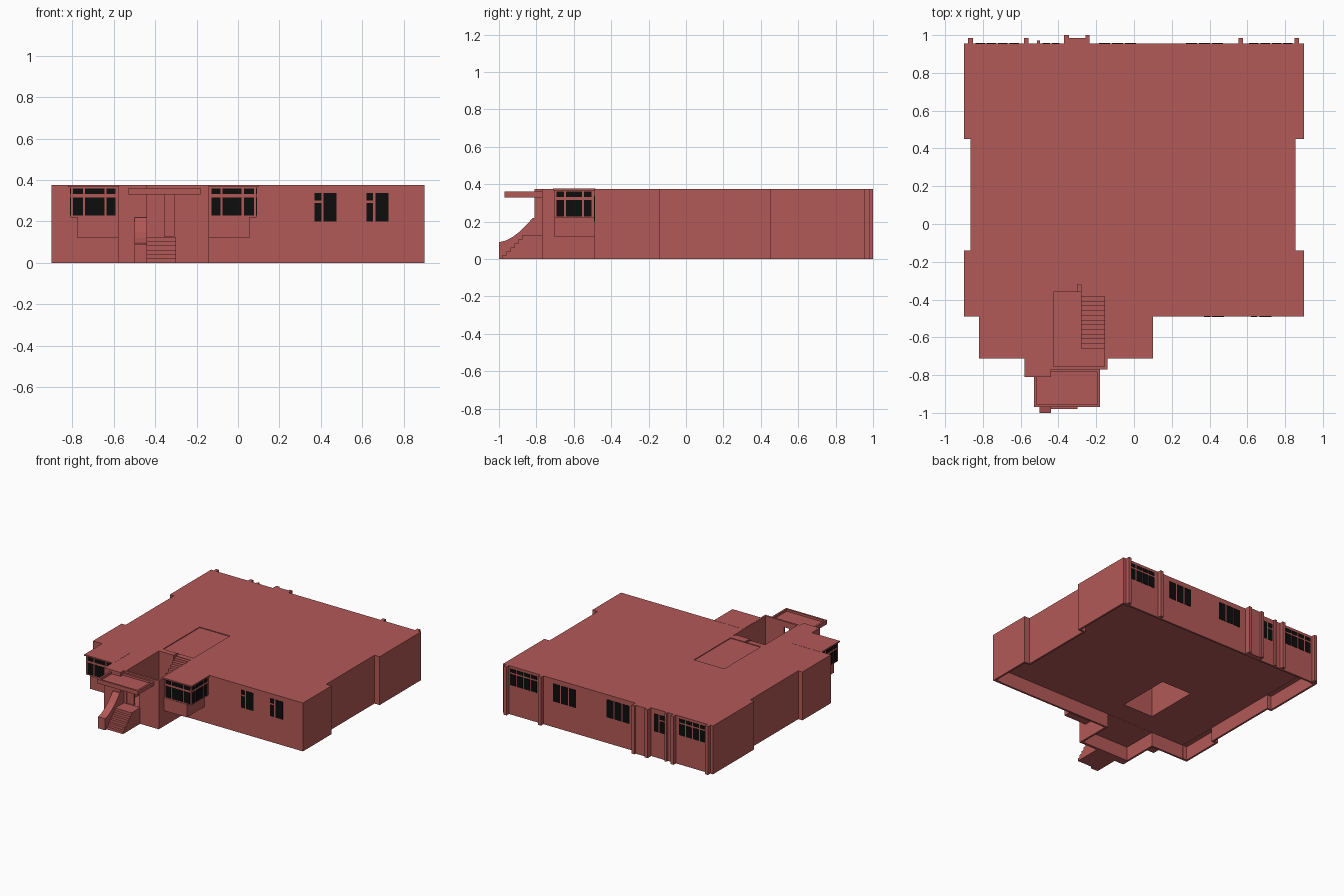
import bpy, bmesh
from mathutils import Vector

if "Cube" in bpy.data.objects:
    bpy.data.objects.remove(bpy.data.objects["Cube"])

TOP, FLOOR = 0.375, 0.125


def material(name, color):
    m = bpy.data.materials.new(name)
    m.diffuse_color = color
    m.use_nodes = True
    m.node_tree.nodes["Principled BSDF"].inputs["Base Color"].default_value = m.diffuse_color
    return m


RED = material("red_wall", (0.45, 0.1, 0.095, 1))
BLACK = material("black_glass", (0.004, 0.004, 0.004, 1))


def add_mesh(name, bm, mat):
    bmesh.ops.recalc_face_normals(bm, faces=bm.faces)
    me = bpy.data.meshes.new(name)
    bm.to_mesh(me)
    bm.free()
    me.materials.append(mat)
    ob = bpy.data.objects.new(name, me)
    bpy.context.collection.objects.link(ob)
    return ob


def boxes(name, specs, mat=RED):
    """One object from several (x0, x1, y0, y1, z0, z1) boxes."""
    bm = bmesh.new()
    for x0, x1, y0, y1, z0, z1 in specs:
        for v in bmesh.ops.create_cube(bm, size=1)["verts"]:
            v.co = Vector((x1 if v.co.x > 0 else x0,
                           y1 if v.co.y > 0 else y0,
                           z1 if v.co.z > 0 else z0))
    return add_mesh(name, bm, mat)


def prism(name, points, a, b, axis, mat=RED):
    """Profile extruded from a to b: axis 'z' takes (x, y), axis 'x' takes (y, z)."""
    bm = bmesh.new()
    start = [(p[0], p[1], a) if axis == "z" else (a, p[0], p[1]) for p in points]
    face = bm.faces.new([bm.verts.new(p) for p in start])
    ext = bmesh.ops.extrude_face_region(bm, geom=[face])
    move = Vector((0, 0, b - a)) if axis == "z" else Vector((b - a, 0, 0))
    for g in ext["geom"]:
        if isinstance(g, bmesh.types.BMVert):
            g.co += move
    return add_mesh(name, bm, mat)


def stair(name, x0, x1, y0, y1, z0, z1, n):
    pts = []
    for i in range(n):
        y = y0 + (y1 - y0) * i / n
        pts += [(y, z0 + (z1 - z0) * i / n), (y, z0 + (z1 - z0) * (i + 1) / n)]
    pts += [(y1, z1), (y1, z0)]
    return prism(name, pts, x0, x1, "x")


def window(name, axis, plane, columns, rows, depth=0.004):
    """Dark panes on a wall; each column may override the rows."""
    p0, p1 = plane - depth / 2, plane + depth / 2
    specs = []
    for col in columns:
        for z0, z1 in (col[2] if len(col) > 2 else rows):
            specs.append((col[0], col[1], p0, p1, z0, z1) if axis == "y"
                         else (p0, p1, col[0], col[1], z0, z1))
    return boxes(name, specs, BLACK)


# Main storey block
outline = [(-.9, .955), (.9, .955), (.9, .45), (.855, .45), (.855, -.14), (.9, -.14),
           (.9, -.49), (-.14, -.49), (-.14, -.77), (-.44, -.77), (-.44, -.81),
           (-.58, -.81), (-.58, -.49), (-.9, -.49), (-.9, -.14), (-.865, -.14),
           (-.865, .45), (-.9, .45)]
body = prism("main_storey", outline, 0, TOP, "z")

# Open underside, stairwell, doorway and shallow roof recess
cuts = [
    (-.85, .84, -.475, .94, -.1, .11),
    (-.885, .885, .465, .935, -.1, .108),
    (-.885, .885, -.47, -.155, -.1, .107),
    (-.565, -.155, -.75, -.4, -.1, .109),
    (-.42, -.16, -.3, .125, -.1, .355),
    (-.425, -.155, -.755, -.36, FLOOR, .5),
    (-.30, -.28, -.4, -.32, FLOOR + .01, .5),
    (-.415, -.31, -.85, -.7, FLOOR + .002, .33),
    (-.42, -.16, -.318, .13, TOP - .006, .5),
]
cutters = []
for i, spec in enumerate(cuts):
    c = boxes("cutter_%d" % i, [spec])
    c.hide_render = True
    m = body.modifiers.new("cut", "BOOLEAN")
    m.operation, m.solver, m.object = "DIFFERENCE", "EXACT", c
    cutters.append(c)
bpy.context.view_layer.update()
cut_mesh = bpy.data.meshes.new_from_object(
    body.evaluated_get(bpy.context.evaluated_depsgraph_get()))
body.modifiers.clear()
body.data = cut_mesh
for c in cutters:
    bpy.data.objects.remove(c)

# Stairs inside the well and up to the entrance
stair("inner_stair", -.28, -.157, -.66, -.36, FLOOR, TOP - .004, 12)
stair("entrance_steps", -.44, -.30, -.98, -.855, 0, FLOOR, 6)
boxes("entrance_landing", [(-.44, -.30, -.855, -.765, 0, FLOOR)])

# Curved wing wall beside the steps
prism("wing_wall", [(-.8, 0), (-1, 0), (-1, .09), (-.96, .1), (-.925, .12),
                    (-.885, .15), (-.85, .185), (-.82, .22), (-.8, .22)],
      -.5, -.44, "x")

# Half-open door: frame posts and one leaf
boxes("door_frame", [(-.365, -.355, -.768, -.757, FLOOR, .33),
                     (-.415, -.365, -.764, -.759, FLOOR, .33)])

# Entrance canopy with raised rim
cx0, cx1, cy0, cy1, t = -.53, -.18, -.97, -.77, .014
boxes("canopy", [(cx0, cx1, cy0, cy1, .33, .345),
                 (cx0, cx1, cy0, cy0 + t, .345, .362),
                 (cx0, cx1, cy1 - t, cy1, .345, .362),
                 (cx0, cx0 + t, cy0 + t, cy1 - t, .345, .362),
                 (cx1 - t, cx1, cy0 + t, cy1 - t, .345, .362)])

# Corner bays, mirrored about the entrance block
MID = -.36
bay_rows = [(.228, .315), (.332, .36)]
for side, s in (("left", -1), ("right", 1)):
    def fx(d):
        return MID + s * d

    def span(a, b):
        return tuple(sorted((fx(a), fx(b))))

    boxes("bay_" + side, [
        (*span(.21, .45), -.702, -.485, .22, .366),
        (*span(.21, .415), -.705, -.485, .12, .22),
        (*span(.21, .46), -.712, -.485, .366, TOP + .001)])
    window("bay_front_window_" + side, "y", -.702,
           [span(.232, .275), span(.285, .378), span(.388, .438)], bay_rows)
    window("bay_side_window_" + side, "x", fx(.45),
           [(-.692, -.652), (-.642, -.555), (-.545, -.505)], bay_rows)

# Two front windows
split = [(.2, .29), (.302, .338)]
for i, (a, b, m) in enumerate([(.37, .477, .408), (.62, .727, .66)]):
    cols = [(a, m - .004), (m + .006, b, [(.2, .338)])]
    if i:
        cols = [(a, m - .008, split), (m + .004, b, [(.2, .338)])]
    window("front_window_%d" % (i + 1), "y", -.49, cols, split)

# Back windows: wide ones with transoms, then plain ones
for name, a, b in (("right", .605, .845), ("left", -.845, -.605)):
    w = (b - a) / 4
    window("back_wide_window_" + name, "y", .955,
           [(a + i * w + .005, a + (i + 1) * w - .005) for i in range(4)],
           [(.228, .315), (.328, .355)])
for i, (a, b) in enumerate([(.27, .475), (-.19, .015)]):
    w = (b - a) / 3
    window("back_window_%d" % (i + 1), "y", .955,
           [(a + k * w + .005, a + (k + 1) * w - .005) for k in range(3)],
           [(.2, .338)])
window("back_narrow_window", "y", .955,
       [(-.485, -.445), (-.435, -.395, [(.2, .338)])], split)

# Back piers and chimney stack
boxes("back_piers", [(x - .0125, x + .0125, .95, .985, 0, TOP)
                     for x in (-.865, -.57, .565, .862)]
      + [(-.513, -.497, .95, .972, 0, TOP)])
boxes("chimney_stack", [(-.37, -.235, .95, .985, 0, TOP),
                        (-.37, -.345, .985, 1.0, 0, TOP),
                        (-.257, -.235, .985, 1.0, 0, TOP)])
